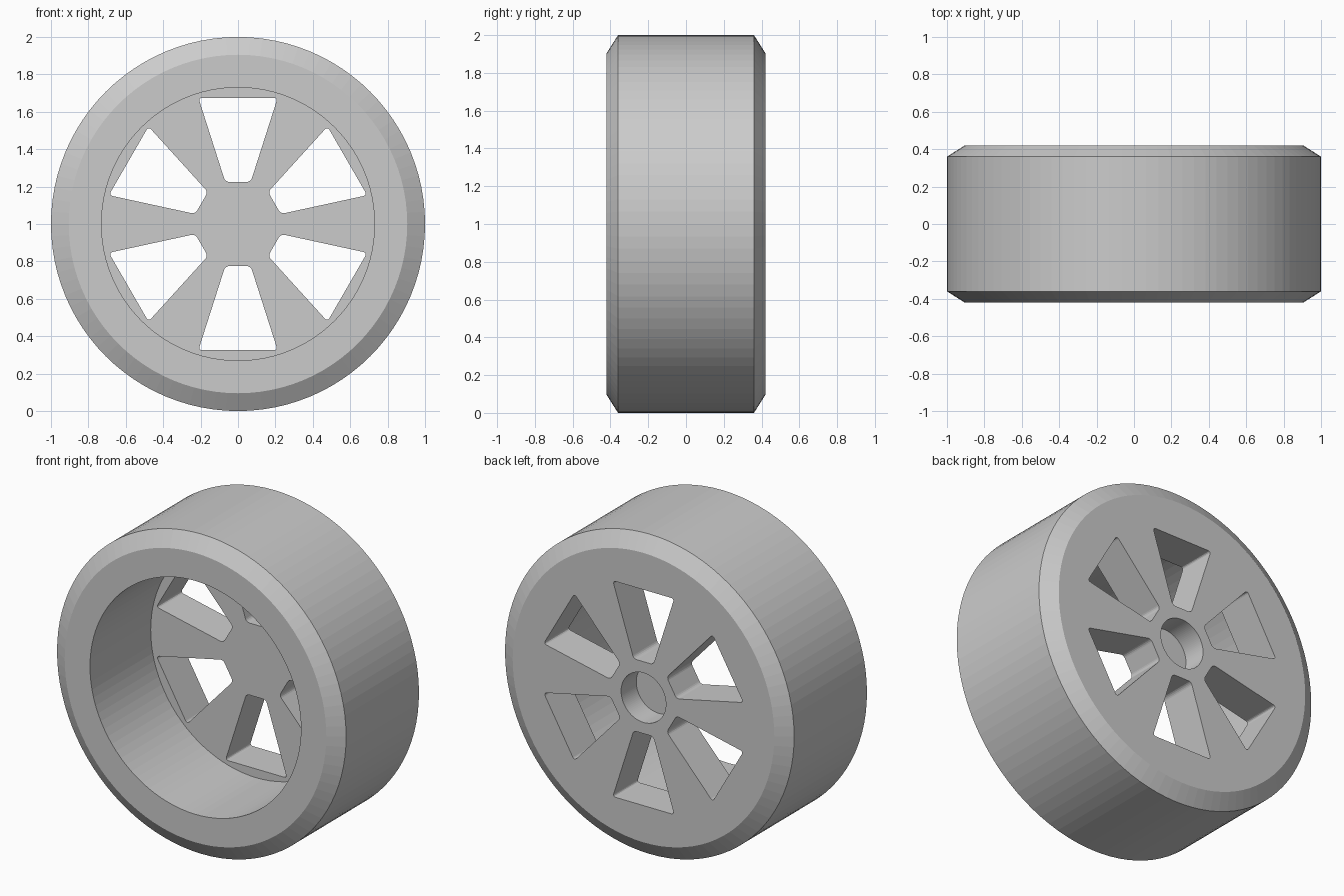
import bpy
import bmesh
import math
from mathutils import Matrix, Vector

SEGMENTS = 96
WINDOWS = 6
CENTRE = Vector((0, 0, 1))

cube = bpy.data.objects.get("Cube")
if cube:
    bpy.data.objects.remove(cube, do_unlink=True)

grey = bpy.data.materials.new("plain grey")
grey.use_nodes = True
colour = (0.6, 0.6, 0.6, 1)
grey.diffuse_color = colour
grey.node_tree.nodes["Principled BSDF"].inputs["Base Color"].default_value = colour


def add_object(name, bm):
    bmesh.ops.recalc_face_normals(bm, faces=bm.faces)
    mesh = bpy.data.meshes.new(name)
    bm.to_mesh(mesh)
    bm.free()
    mesh.materials.append(grey)
    obj = bpy.data.objects.new(name, mesh)
    bpy.context.collection.objects.link(obj)
    return obj


def lathe(name, profile):
    """Turn a (radius, y) profile around the wheel axle."""
    bm = bmesh.new()
    verts = [bm.verts.new((0, y, 1 + r)) for r, y in profile]
    edges = [bm.edges.new(pair) for pair in zip(verts, verts[1:])]
    bmesh.ops.spin(bm, geom=verts + edges, cent=CENTRE, axis=(0, 1, 0),
                   angle=math.tau, steps=SEGMENTS, use_merge=True)
    bmesh.ops.remove_doubles(bm, verts=bm.verts, dist=1e-4)
    return add_object(name, bm)


# Wheel body: open barrel at the front, disc and blind axle hole at the back
wheel = lathe("wheel", [
    (0, 0.18), (0.73, 0.18), (0.73, -0.42), (0.905, -0.42), (1, -0.36),
    (1, 0.36), (0.905, 0.42), (0.155, 0.42), (0.155, 0.27), (0, 0.27)])

# Window cutters: tapered prisms with rounded corners, between the spokes
bm = bmesh.new()
outline = [(-0.068, 0.225), (0.068, 0.225), (0.212, 0.675), (-0.212, 0.675)]
for i in range(WINDOWS):
    turn = Matrix.Rotation(math.tau * i / WINDOWS, 3, 'Y')
    base = bm.faces.new([bm.verts.new(CENTRE + turn @ Vector((x, 0.1, z)))
                         for x, z in outline])
    sides = bmesh.ops.extrude_face_region(bm, geom=[base])["geom"]
    top = [v for v in sides if isinstance(v, bmesh.types.BMVert)]
    bmesh.ops.translate(bm, verts=top, vec=(0, 0.4, 0))
    bm.normal_update()
corners = [e for e in bm.edges
           if abs(e.verts[0].co.y - e.verts[1].co.y) > 0.1]
bmesh.ops.bevel(bm, geom=corners, offset=0.02, segments=4, profile=0.5,
                affect='EDGES')
cutter = add_object("window_cutter", bm)
cutter.hide_render = True

# Cut the windows, keep the result as the wheel mesh, drop the cutter
cut = wheel.modifiers.new("windows", 'BOOLEAN')
cut.operation = 'DIFFERENCE'
cut.solver = 'EXACT'
cut.object = cutter
depsgraph = bpy.context.evaluated_depsgraph_get()
result = bpy.data.meshes.new_from_object(wheel.evaluated_get(depsgraph))
wheel.modifiers.clear()
wheel.data = result
bpy.data.objects.remove(cutter, do_unlink=True)
